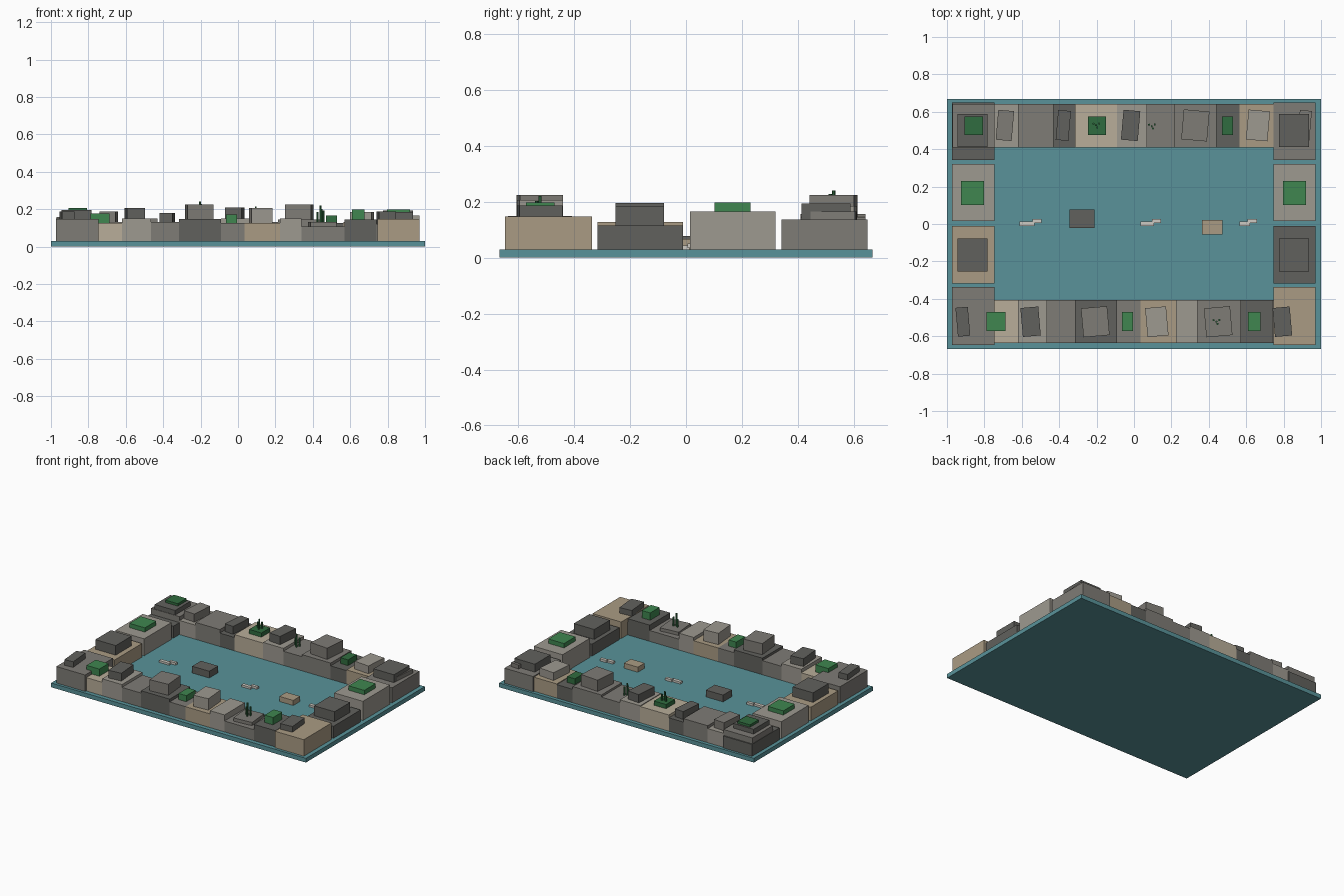
import bpy, math

COL = {
    "water": (0.10, 0.29, 0.32), "mid": (0.21, 0.20, 0.18), "light": (0.34, 0.32, 0.28),
    "dark": (0.12, 0.12, 0.11), "tan": (0.40, 0.33, 0.23), "sand": (0.48, 0.42, 0.32),
    "green": (0.05, 0.24, 0.08), "tree": (0.03, 0.15, 0.05), "white": (0.62, 0.60, 0.55),
}
MATS = {}
for n, c in COL.items():
    MATS[n] = bpy.data.materials.new(n)
    MATS[n].diffuse_color = (*c, 1)


def box(name, x0, x1, y0, y1, z0, z1, col, deg=0):
    bpy.ops.mesh.primitive_cube_add(size=1, location=((x0+x1)/2, (y0+y1)/2, (z0+z1)/2),
                                    rotation=(0, 0, math.radians(deg)))
    ob = bpy.context.object
    ob.name = name
    ob.scale = (x1-x0, y1-y0, z1-z0)
    ob.data.materials.append(MATS[col])
    return ob


def trees(x, y, z0, z1):
    # small cluster of slim trunks of differing height
    for dx, dy, f in ((0, 0, 1), (0.016, 0.009, 0.7), (-0.014, 0.008, 0.6), (0.006, -0.012, 0.8)):
        h = (z1-z0)*f
        bpy.ops.mesh.primitive_cylinder_add(vertices=6, radius=0.006, depth=h,
                                            location=(x+dx, y+dy, z0+h/2))
        bpy.context.object.name = "roof_tree"
        bpy.context.object.data.materials.append(MATS["tree"])


# Water slab
W = 0.03
box("base_slab", -1, 1, -0.667, 0.667, 0, 0.015, "water")
box("water", -1, 1, -0.667, 0.667, 0.015, W, "water")

# Front and back terraces: (x0, x1, height, colour)
front = [(-0.745, -0.62, 0.125, "sand"), (-0.62, -0.465, 0.15, "light"),
         (-0.465, -0.315, 0.13, "mid"), (-0.315, -0.09, 0.147, "dark"),
         (-0.09, 0.035, 0.127, "mid"), (0.035, 0.225, 0.127, "tan"),
         (0.225, 0.34, 0.15, "light"), (0.34, 0.57, 0.107, "mid"),
         (0.57, 0.74, 0.145, "dark"), (0.74, 0.89, 0.12, "mid")]
back = [(-0.97, -0.745, 0.157, "mid"), (-0.745, -0.62, 0.13, "light"),
        (-0.62, -0.43, 0.15, "mid"), (-0.43, -0.315, 0.125, "dark"),
        (-0.315, -0.09, 0.145, "sand"), (-0.09, 0.07, 0.15, "light"),
        (0.07, 0.215, 0.13, "mid"), (0.215, 0.44, 0.145, "mid"),
        (0.44, 0.565, 0.125, "dark"), (0.565, 0.75, 0.13, "tan"),
        (0.75, 0.87, 0.12, "light"), (0.87, 0.97, 0.12, "mid")]
for x0, x1, h, c in front:
    box("front_building", x0, x1, -0.637, -0.407, W, h, c)
for x0, x1, h, c in back:
    box("back_building", x0, x1, 0.41, 0.642, W, h, c)

# Side columns: (y0, y1, left height, left colour, right height, right colour)
for y0, y1, hl, cl, hr, cr in [(-0.648, -0.337, 0.147, "mid", 0.147, "tan"),
                               (-0.317, -0.01, 0.127, "tan", 0.115, "dark"),
                               (0.015, 0.32, 0.15, "light", 0.166, "light"),
                               (0.342, 0.65, 0.115, "dark", 0.137, "mid")]:
    box("left_building", -0.973, -0.747, y0, y1, W, hl, cl)
    box("right_building", 0.745, 0.97, y0, y1, W, hr, cr)

# Tilted upper storeys: (x centre, width, z0, z1, colour)
for x, w, z0, z1, c in [(-0.915, 0.066, 0.145, 0.187, "dark"), (-0.553, 0.096, 0.15, 0.205, "dark"),
                        (-0.207, 0.14, 0.147, 0.225, "mid"), (0.122, 0.112, 0.127, 0.207, "light"),
                        (0.45, 0.14, 0.107, 0.13, "mid"), (0.793, 0.092, 0.12, 0.187, "dark")]:
    box("front_upper_storey", x-w/2, x+w/2, -0.60, -0.445, z0, z1, c, 5)
for x, w, z0, z1, c in [(-0.69, 0.085, 0.13, 0.187, "mid"), (-0.378, 0.068, 0.125, 0.18, "dark"),
                        (-0.018, 0.09, 0.15, 0.208, "dark"), (0.328, 0.138, 0.145, 0.225, "mid"),
                        (0.663, 0.115, 0.13, 0.185, "light"), (0.912, 0.064, 0.12, 0.165, "mid")]:
    box("back_upper_storey", x-w/2, x+w/2, 0.447, 0.607, z0, z1, c, -5)

# Upper storeys of the side columns
box("left_upper_storey", -0.943, -0.783, -0.253, -0.078, 0.127, 0.195, "dark")
box("right_upper_storey", 0.775, 0.935, -0.253, -0.078, 0.115, 0.185, "dark")
box("left_corner_storey", -0.943, -0.783, 0.413, 0.588, 0.15, 0.19, "dark")
box("right_corner_storey", 0.775, 0.935, 0.413, 0.588, 0.13, 0.193, "dark")

# Roof gardens
box("left_garden", -0.925, -0.803, 0.102, 0.23, 0.15, 0.18, "green")
box("right_garden", 0.797, 0.92, 0.102, 0.23, 0.166, 0.197, "green")
box("corner_garden", -0.905, -0.807, 0.477, 0.575, 0.19, 0.207, "tree")
for x, w, z0, z1 in [(-0.738, 0.1, 0.125, 0.176), (-0.035, 0.06, 0.127, 0.17), (0.643, 0.066, 0.145, 0.197)]:
    box("front_garden", x-w/2, x+w/2, -0.573, -0.47, z0, z1, "green")
for x, w, z0, z1 in [(-0.198, 0.096, 0.145, 0.175), (0.5, 0.06, 0.125, 0.166)]:
    box("back_garden", x-w/2, x+w/2, 0.477, 0.575, z0, z1, "tree")
trees(-0.203, 0.528, 0.175, 0.24)
trees(0.095, 0.523, 0.13, 0.215)
trees(0.44, -0.522, 0.13, 0.22)

# Floating houses
box("float_house_a", -0.345, -0.21, -0.022, 0.077, W, 0.078, "dark")
box("float_house_b", 0.363, 0.472, -0.055, 0.022, W, 0.066, "tan")

# Small boats: hull plus an offset bow
for x, l in ((-0.612, 0.08), (0.035, 0.072), (0.565, 0.055)):
    box("boat_hull", x, x+l, -0.012, 0.013, W, 0.044, "white")
    box("boat_bow", x+l-0.012, x+l+0.038, 0.006, 0.027, W+0.004, 0.05, "white")
